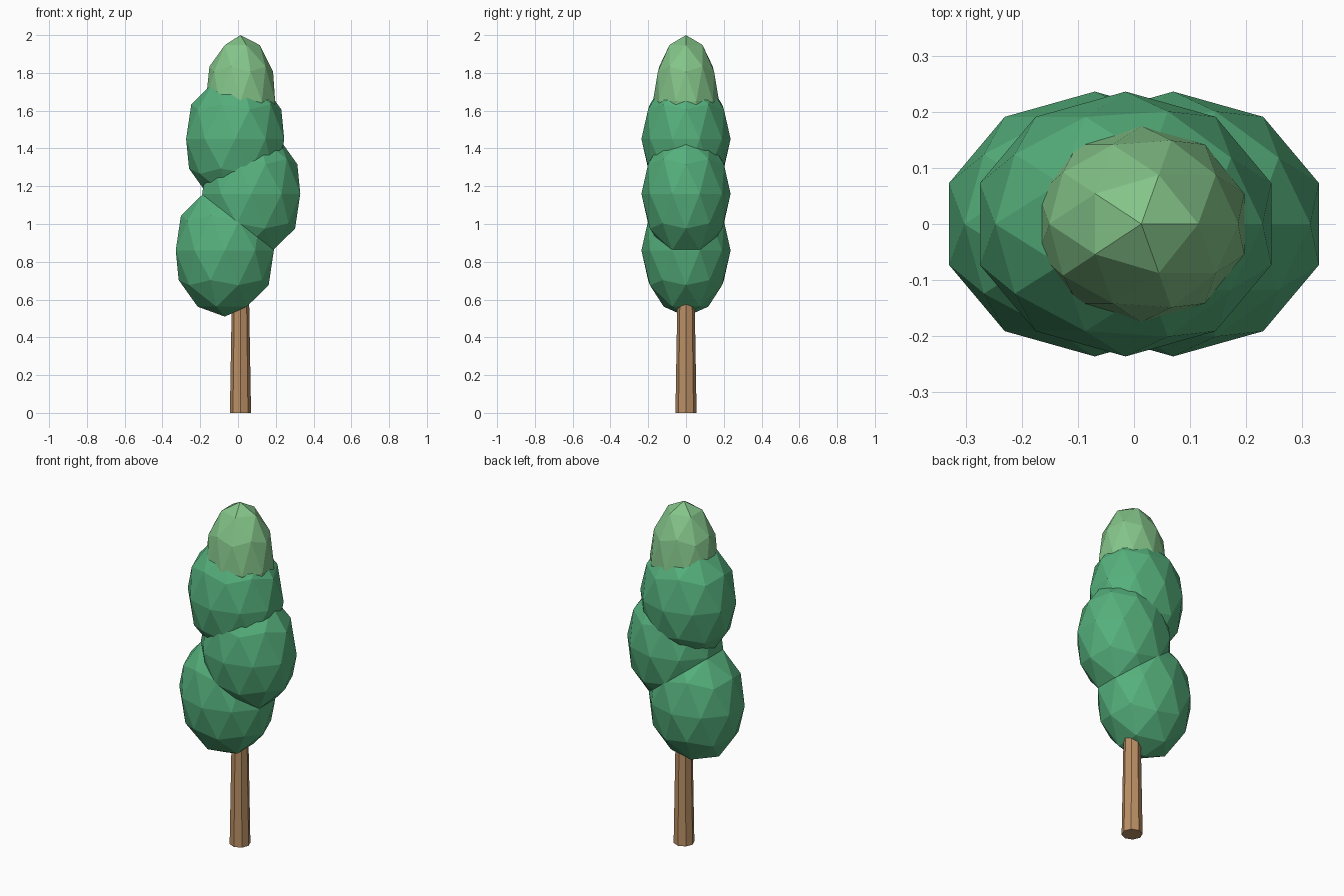
import bpy
from math import pi

if "Cube" in bpy.data.objects:
    bpy.data.objects.remove(bpy.data.objects["Cube"])


def material(name, rgb):
    mat = bpy.data.materials.new(name)
    mat.diffuse_color = (*rgb, 1)
    mat.use_nodes = True
    mat.node_tree.nodes["Principled BSDF"].inputs["Base Color"].default_value = mat.diffuse_color
    return mat


leaf = material("leaf_green", (0.09, 0.43, 0.20))
tip = material("tip_green", (0.23, 0.55, 0.25))
bark = material("bark_brown", (0.50, 0.28, 0.13))


def finish(name, mat):
    obj = bpy.context.object
    obj.name = name
    obj.data.materials.append(mat)
    return obj


def blob(name, x, z, size, mat):
    # Stretched low-poly ball of foliage
    bpy.ops.mesh.primitive_ico_sphere_add(subdivisions=2, radius=1, location=(x, 0, z))
    finish(name, mat).scale = size


# Foliage, three equal clumps and a slimmer pale tip
BIG = (0.273, 0.236, 0.35)
blob("lower_foliage", -0.07, 0.86, BIG, leaf)
blob("middle_foliage", 0.07, 1.16, BIG, leaf)
blob("upper_foliage", -0.015, 1.45, BIG, leaf)
blob("top_foliage", 0.013, 1.65, (0.193, 0.175, 0.35), tip)

# Tapered eight-sided trunk
bpy.ops.mesh.primitive_cone_add(vertices=8, radius1=0.056, radius2=0.045,
                                depth=0.65, location=(0.013, 0, 0.325))
finish("trunk", bark)
